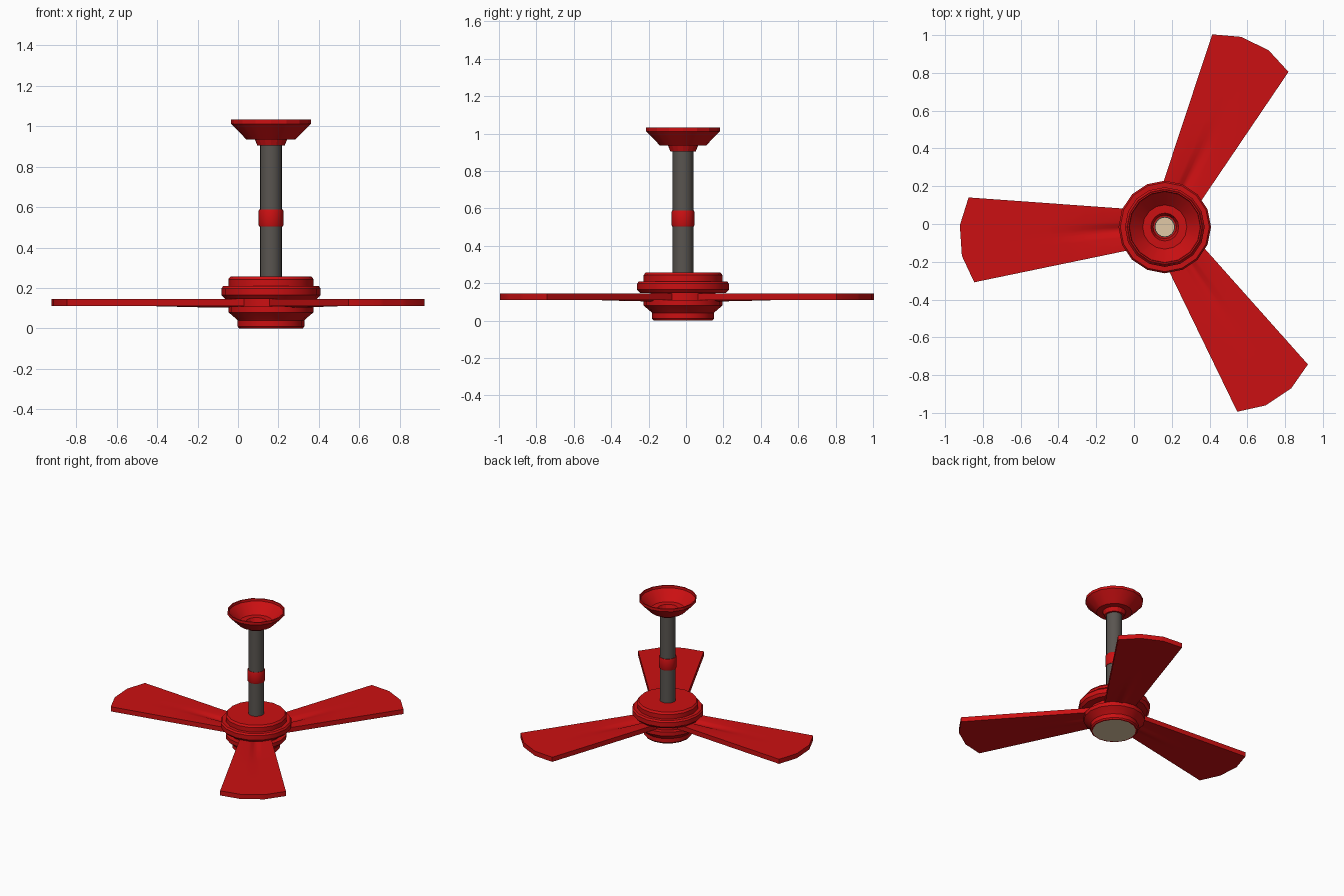
import bpy, bmesh, math
from mathutils import Matrix

if "Cube" in bpy.data.objects:
    bpy.data.objects.remove(bpy.data.objects["Cube"])

AXIS = (0.163, -0.016)          # fan axis in plan
SIDES = 16


def material(name, rgb):
    m = bpy.data.materials.new(name)
    m.diffuse_color = (*rgb, 1)
    m.use_nodes = True
    m.node_tree.nodes["Principled BSDF"].inputs["Base Color"].default_value = m.diffuse_color
    return m


RED = material("red_paint", (0.6, 0.005, 0.006))
STEEL = material("dark_steel", (0.10, 0.09, 0.08))
CREAM = material("cream_glass", (0.75, 0.58, 0.38))


def finish(name, bm, mat, angle, rot=0.0):
    bmesh.ops.recalc_face_normals(bm, faces=bm.faces)
    bm.transform(Matrix.Translation((*AXIS, 0)) @ Matrix.Rotation(rot, 4, 'Z'))
    me = bpy.data.meshes.new(name)
    bm.to_mesh(me)
    bm.free()
    me.materials.append(mat)
    ob = bpy.data.objects.new(name, me)
    bpy.context.collection.objects.link(ob)
    bpy.ops.object.select_all(action='DESELECT')
    ob.select_set(True)
    bpy.context.view_layer.objects.active = ob
    bpy.ops.object.shade_smooth_by_angle(angle=math.radians(angle))
    return ob


def lathe(name, profile, mat, angle=30, closed=False):
    """Turn (radius, z) points around the fan axis."""
    bm = bmesh.new()
    rings = []
    for r, z in profile:
        rings.append([bm.verts.new((r * math.cos(a), r * math.sin(a), z))
                      for a in (2 * math.pi * k / SIDES for k in range(SIDES))])
    pairs = list(zip(rings, rings[1:]))
    if closed:
        pairs.append((rings[-1], rings[0]))
    for a, b in pairs:
        for k in range(SIDES):
            n = (k + 1) % SIDES
            bm.faces.new((a[k], a[n], b[n], b[k]))
    return finish(name, bm, mat, angle)


# ceiling canopy: an open faceted cup
lathe("ceiling_canopy", [(0.055, 0.905), (0.068, 0.905), (0.08, 0.935), (0.122, 0.935),
                         (0.198, 1.012), (0.198, 1.032), (0.19, 1.032), (0.188, 1.015),
                         (0.117, 0.943), (0.074, 0.943), (0.062, 0.913), (0.055, 0.913)],
      RED, 20, closed=True)

# hollow down rod and its collar
lathe("down_rod", [(0.055, 0.2), (0.055, 0.912), (0.05, 0.912), (0.05, 0.2)], STEEL, closed=True)
lathe("rod_collar", [(0.054, 0.503), (0.058, 0.503), (0.061, 0.51), (0.061, 0.582),
                     (0.058, 0.589), (0.054, 0.589)], RED, closed=True)

# stepped motor housing with a groove where the blades enter
lathe("motor_housing", [(0.053, 0.257), (0.2, 0.257), (0.211, 0.243), (0.211, 0.21),
                        (0.236, 0.21), (0.245, 0.198), (0.245, 0.165), (0.228, 0.147),
                        (0.175, 0.147), (0.175, 0.109), (0.21, 0.109), (0.21, 0.08),
                        (0.17, 0.046), (0.165, 0.04), (0.165, 0.01), (0.157, 0.0),
                        (0.148, 0.0), (0.148, 0.004)], RED)

# lamp glass closing the bottom
bm = bmesh.new()
bmesh.ops.create_circle(bm, cap_ends=True, segments=SIDES, radius=0.15,
                        matrix=Matrix.Translation((0, 0, 0.003)))
bmesh.ops.solidify(bm, geom=bm.faces[:], thickness=0.003)
finish("lamp_glass", bm, CREAM, 30)


# flared blade with a shallow trough pressed in near the root
def blade(name, angle):
    across = [-1, -0.36, -0.24, -0.12, 0, 0.12, 0.24, 0.36, 1]
    along = [0, 0.1, 0.2, 0.3, 0.4, 0.5, 0.75, 1]
    bm = bmesh.new()
    layers = []
    for z0, depth in ((0.146, 0.018), (0.111, 0.008)):
        grid = []
        for s in along:
            row = []
            fade = 1 if s < 0.15 else max(0, 1 - (s - 0.15) / 0.35)
            for v in across:
                tip = 1.082 - 0.056 * max(0, (abs(v) - 0.36) / 0.64)
                dip = depth * fade * 0.5 * (1 + math.cos(math.pi * min(1, abs(v) / 0.36)))
                row.append(bm.verts.new((0.14 + s * (tip - 0.14),
                                         v * (0.102 + 0.123 * s), z0 - dip)))
            grid.append(row)
        for a, b in zip(grid, grid[1:]):
            for j in range(len(across) - 1):
                bm.faces.new((a[j], a[j + 1], b[j + 1], b[j]))
        layers.append(grid)

    def border(g):
        return (g[0][:-1] + [r[-1] for r in g[:-1]] + g[-1][:0:-1]
                + [r[0] for r in g[:0:-1]])

    top, low = border(layers[0]), border(layers[1])
    for k in range(len(top)):
        n = (k + 1) % len(top)
        bm.faces.new((top[k], top[n], low[n], low[k]))
    finish(name, bm, RED, 35, math.radians(angle))


for i in range(3):
    blade(f"blade_{i + 1}", 63.8 + 120 * i)
